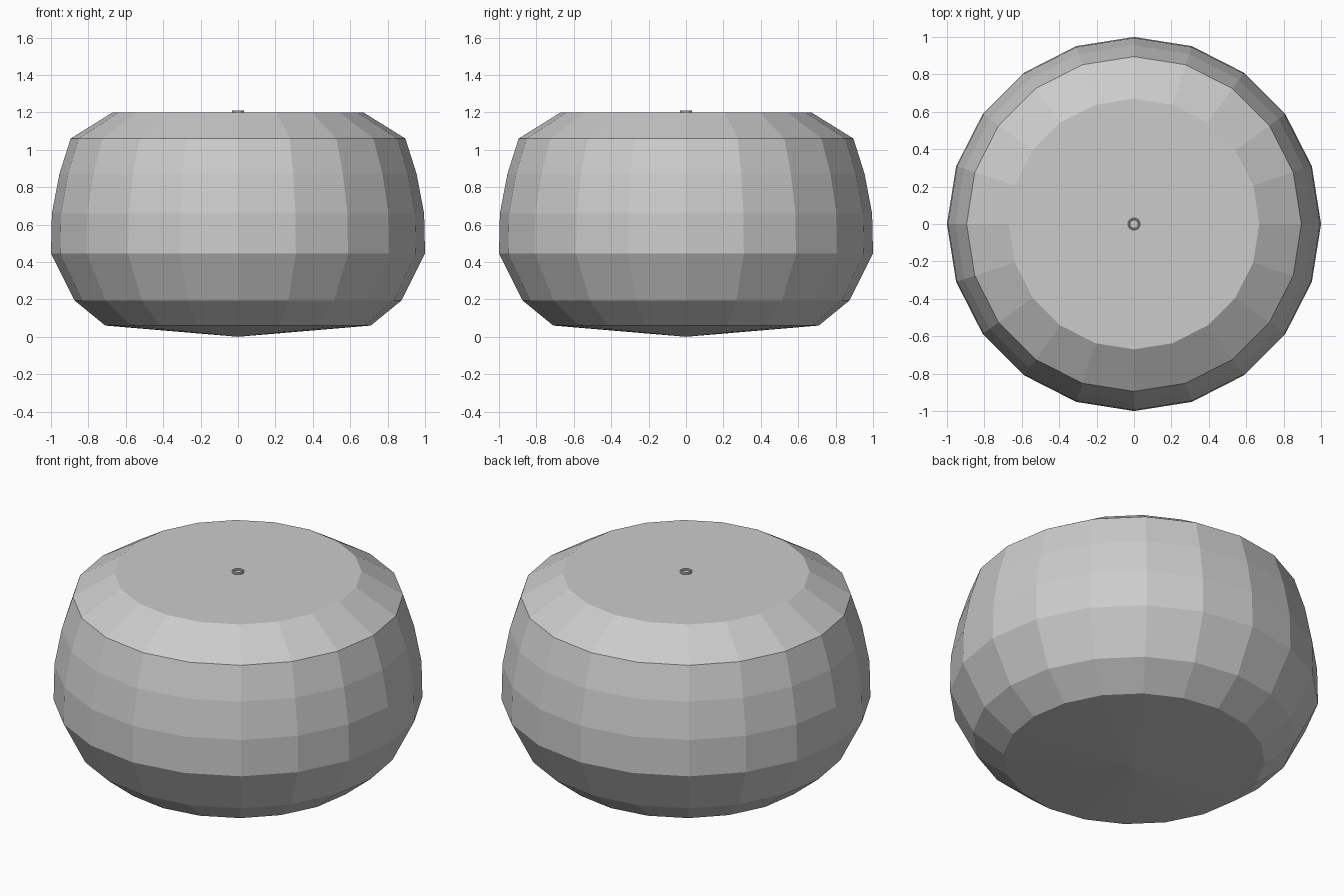
import bpy, bmesh
from math import cos, sin, tau

if "Cube" in bpy.data.objects:
    bpy.data.objects.remove(bpy.data.objects["Cube"])


def lathe(name, profile, sides, closed=False):
    """Revolve (radius, height) points around z with flat faces."""
    bm = bmesh.new()
    rings = []
    for r, z in profile:
        count = 1 if r == 0 else sides
        rings.append([bm.verts.new((r * cos(tau * i / sides), r * sin(tau * i / sides), z))
                      for i in range(count)])
    pairs = list(zip(rings, rings[1:]))
    if closed:
        pairs.append((rings[-1], rings[0]))
    for a, b in pairs:
        for i in range(sides):
            j = (i + 1) % sides
            quad = [a[i % len(a)], a[j % len(a)], b[j % len(b)], b[i % len(b)]]
            bm.faces.new(list(dict.fromkeys(quad)))
    bmesh.ops.recalc_face_normals(bm, faces=bm.faces)
    mesh = bpy.data.meshes.new(name)
    bm.to_mesh(mesh)
    bm.free()
    obj = bpy.data.objects.new(name, mesh)
    bpy.context.collection.objects.link(obj)
    return obj


# Rounded pot body with a shallow pointed bottom
lathe("pot_body", [(0, 0.0), (0.71, 0.06), (0.875, 0.195), (1.0, 0.445),
                   (0.995, 0.66), (0.955, 0.87), (0.895, 1.06)], 20)

# Sloped lid with a flat top
lathe("lid", [(0.895, 1.06), (0.67, 1.2), (0, 1.2)], 20)

# Tiny raised ring in the middle of the lid
lathe("lid_ring", [(0.033, 1.195), (0.033, 1.207), (0.03, 1.211),
                   (0.025, 1.211), (0.022, 1.207), (0.022, 1.195)], 20, closed=True)
